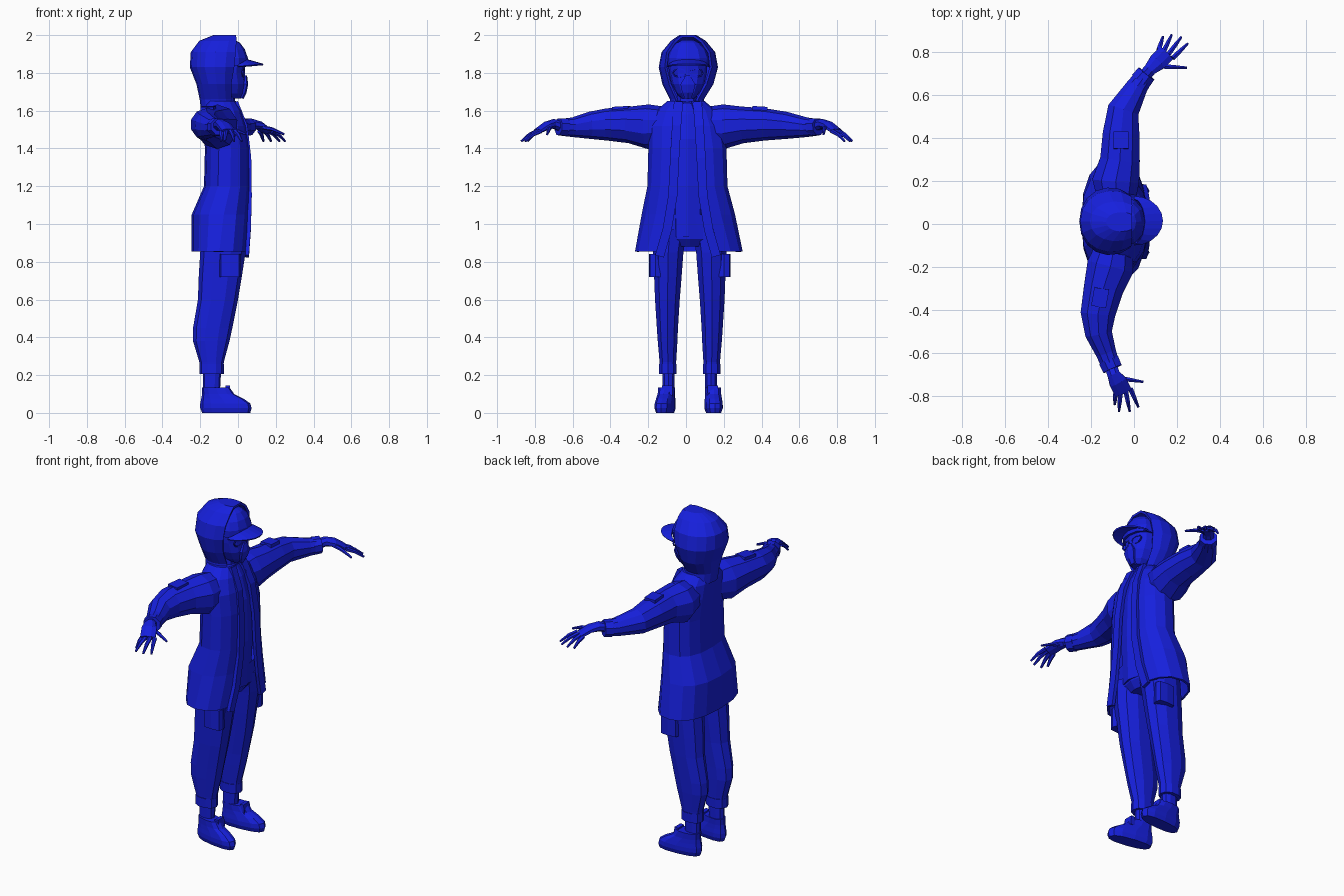
import bpy, bmesh, math
from mathutils import Vector

mat = bpy.data.materials.new("blue")
mat.diffuse_color = (0.008, 0.014, 0.72, 1)


def finish(name, bm, thick=0):
    bmesh.ops.recalc_face_normals(bm, faces=bm.faces)
    me = bpy.data.meshes.new(name)
    bm.to_mesh(me)
    bm.free()
    me.materials.append(mat)
    ob = bpy.data.objects.new(name, me)
    bpy.context.collection.objects.link(ob)
    if thick:
        mod = ob.modifiers.new("thickness", "SOLIDIFY")
        mod.thickness = thick
    return ob


def skin(name, rings, closed=True, bottom=True, top=True, thick=0):
    bm = bmesh.new()
    vs = [[bm.verts.new(p) for p in r] for r in rings]
    n = len(vs[0])
    for a, b in zip(vs, vs[1:]):
        for i in range(n if closed else n - 1):
            j = (i + 1) % n
            bm.faces.new((a[i], a[j], b[j], b[i]))
    if bottom:
        bm.faces.new(vs[0])
    if top:
        bm.faces.new(vs[-1])
    return finish(name, bm, thick)


def loft(name, rows, n=10, p=0.9, shear=0, **kw):
    """Horizontal rings from rows of (z, x0, x1, y0, y1)."""
    rings = []
    for z, x0, x1, y0, y1 in rows:
        ring = []
        for i in range(n):
            t = math.tau * i / n
            c, s = math.cos(t), math.sin(t)
            x = (x0 + x1) / 2 + (x1 - x0) / 2 * math.copysign(abs(c) ** p, c)
            y = (y0 + y1) / 2 + (y1 - y0) / 2 * math.copysign(abs(s) ** p, s)
            ring.append((x, y + shear * (x + 0.13), z))
        rings.append(ring)
    return skin(name, rings, **kw)


def open_loft(name, rows, n, p, thick):
    """Rings left open at the front; last row value is half the opening."""
    rings = []
    for z, xb, xf, y0, y1, gap in rows:
        ry, cy = (y1 - y0) / 2, (y0 + y1) / 2
        end = math.pi - math.asin(min(1, (gap / ry) ** (1 / p)))
        a = (xf - xb) / (1 + abs(math.cos(end)) ** p)
        ring = []
        for i in range(n + 1):
            t = end * (2 * i / n - 1)
            c, s = math.cos(t), math.sin(t)
            ring.append((xb + a - a * math.copysign(abs(c) ** p, c),
                         cy + ry * math.copysign(abs(s) ** p, s), z))
        rings.append(ring)
    return skin(name, rings, closed=False, bottom=False, thick=thick)


def tube(name, pts, n=8, ref=(0, 0, 1)):
    """Rings across a path of (x, y, z, half width, half height)."""
    P = [Vector(q[:3]) for q in pts]
    k = math.sqrt(2) if n == 4 else 1
    rings = []
    for i, q in enumerate(pts):
        t = (P[min(i + 1, len(P) - 1)] - P[max(i - 1, 0)]).normalized()
        side = t.cross(Vector(ref)).normalized()
        up = side.cross(t)
        ring = []
        for j in range(n):
            a = math.tau * (j + 0.5) / n
            ring.append(P[i] + side * q[3] * k * math.cos(a) + up * q[4] * k * math.sin(a))
        rings.append(ring)
    return skin(name, rings)


# jacket, open down the front, with plackets and shirt
open_loft("jacket", [
    (0.855, -.245, .05, -.27, .30, .14), (1.05, -.245, .06, -.235, .26, .09),
    (1.2, -.18, .065, -.205, .22, .07), (1.4, -.175, .062, -.2, .215, .06),
    (1.52, -.185, .045, -.2, .2, .05), (1.6, -.185, .02, -.16, .16, .045),
    (1.65, -.17, -.01, -.1, .1, .03)], 14, 0.82, 0.012)
for s, side in ((-1, "right"), (1, "left")):
    tube(side + "_placket", [(x, s * y + .01, z, .024, .01) for x, y, z in (
        (-.01, .05, 1.645), (.04, .06, 1.52), (.06, .07, 1.35),
        (.063, .08, 1.15), (.058, .11, .97), (.048, .15, .83))], 4, (1, 0, 0))
loft("shirt", [(.93, -.15, .05, -.09, .11), (1.2, -.13, .06, -.1, .12),
               (1.45, -.13, .052, -.1, .12), (1.58, -.13, .02, -.08, .1),
               (1.64, -.12, -.01, -.06, .07)])
loft("hips", [(.88, -.18, .01, -.1, .14), (.92, -.2, .04, -.18, .22),
              (1.05, -.18, .05, -.18, .22)])

# sleeves, cuffs and shoulder pockets
sleeves = {
    "left": [(-.08, .1, 1.52, .09, .1), (-.085, .2, 1.515, .115, .118),
             (-.065, .3, 1.525, .097, .097), (-.06, .42, 1.527, .09, .085),
             (-.05, .53, 1.522, .077, .072), (.015, .64, 1.512, .053, .052),
             (.05, .69, 1.512, .045, .045)],
    "right": [(-.09, -.1, 1.52, .09, .1), (-.11, -.2, 1.515, .115, .118),
              (-.142, -.3, 1.525, .097, .097), (-.168, -.42, 1.527, .085, .085),
              (-.165, -.51, 1.522, .066, .072), (-.13, -.6, 1.512, .05, .052),
              (-.108, -.66, 1.512, .045, .045)]}
cuffs = {"left": [(.03, .665, 1.512, .053, .05), (.058, .70, 1.515, .05, .048)],
         "right": [(-.118, -.635, 1.512, .052, .05), (-.1, -.675, 1.515, .05, .048)]}
pockets = {"left": [(-.06, .35, 1.607, .035, .018), (-.06, .43, 1.602, .035, .018)],
           "right": [(-.15, -.3, 1.607, .035, .018), (-.165, -.385, 1.602, .035, .018)]}
# hands: palm path, finger bases and tips, thumb last
palms = {"left": [(.05, .69, 1.52, .032, .028), (.075, .72, 1.53, .032, .027),
                  (.11, .755, 1.522, .045, .022), (.15, .795, 1.492, .045, .015)],
         "right": [(-.105, -.67, 1.52, .032, .028), (-.095, -.70, 1.53, .032, .027),
                   (-.075, -.735, 1.522, .045, .022), (-.05, -.785, 1.492, .045, .015)]}
fingers = {"left": [((.115, .81), (.135, .872)), ((.138, .803), (.175, .88)),
                    ((.16, .79), (.22, .87)), ((.18, .772), (.25, .84)),
                    ((.11, .735), (.245, .728))],
           "right": [((-.085, -.782), (-.09, -.84)), ((-.063, -.785), (-.07, -.872)),
                     ((-.038, -.78), (-.02, -.872)), ((-.016, -.768), (.02, -.852)),
                     ((-.085, -.715), (.042, -.735))]}
for side in ("left", "right"):
    tube(side + "_sleeve", sleeves[side], 10)
    tube(side + "_cuff", cuffs[side], 8)
    tube(side + "_sleeve_pocket", pockets[side], 4)
    tube(side + "_palm", palms[side], 8)
    for i, (b, t) in enumerate(fingers[side]):
        z0, z1 = (1.515, 1.475) if i == 4 else (1.492, 1.438)
        mid = [(b[k] + t[k]) / 2 for k in (0, 1)]
        tube(f"{side}_finger_{i + 1}", [
            (*b, z0, .013, .012), (*mid, (z0 + z1) / 2 + .008, .011, .01),
            (*t, z1, .006, .006)], 6)

# legs, trouser cuffs, thigh pockets and shoes
leg = [(.12, -.185, -.095, -.125, -.06), (.21, -.185, -.09, -.125, -.06),
       (.215, -.2, -.08, -.138, -.052), (.27, -.205, -.075, -.142, -.05),
       (.38, -.238, -.045, -.152, -.043), (.45, -.238, -.03, -.157, -.04),
       (.6, -.212, 0, -.167, -.03), (.72, -.208, .02, -.172, -.02),
       (.85, -.2, .04, -.178, -.01), (.97, -.19, .045, -.18, .01)]
shoe = [(0, -.19, .065, .062), (.025, -.2, .072, .075), (.05, -.2, .065, .075),
        (.075, -.195, .03, .07), (.1, -.19, -.02, .066), (.135, -.19, -.045, .066)]
for side, s, off, cy, shear in (("right", -1, 0, -.1, -.16), ("left", 1, .04, .142, .06)):
    def flip(r):
        return (*r[:3], *sorted((-s * r[3] + off, -s * r[4] + off)))
    loft(side + "_leg", [flip(r) for r in leg], 10)
    loft(side + "_trouser_cuff", [flip((z, -.205, -.075, -.145, -.047)) for z in (.205, .26)], 10)
    loft(side + "_thigh_pocket", [flip((z, -.1, .015, -.195, -.13))
                                  for z in (.72, .84)], 8, 0.5)
    loft(side + "_shoe", [(z, a, b, cy - w * .65, cy + w * .65) for z, a, b, w in shoe],
         12, 0.8, shear)
    tube(side + "_shoe_tongue", [(-.05, cy, .09, .03, .014), (-.055, cy, .145, .028, .012)],
         4, (1, 0, 0))

# head with mask, glasses and neck
loft("neck", [(1.58, -.14, -.01, -.05, .06), (1.7, -.13, -.02, -.05, .06)])
loft("head", [(1.665, -.08, .015, -.025, .045), (1.69, -.11, .03, -.05, .07),
              (1.74, -.14, .042, -.077, .097), (1.8, -.15, .035, -.09, .11),
              (1.88, -.15, .04, -.095, .115)], 12)
tube("mask", [(.015, .01, 1.668, .02, .015), (.03, .01, 1.7, .035, .016),
              (.04, .01, 1.74, .045, .014), (.036, .01, 1.785, .014, .012)], 6, (1, 0, 0))
for s, side in ((-1, "right"), (1, "left")):
    c = Vector((.028, .01 + s * .045, 1.8))
    loop = [c + Vector((-.006 * s * math.cos(a), .034 * math.cos(a), .022 * math.sin(a)))
            for a in [math.tau * i / 8 for i in range(9)]]
    tube(side + "_glasses_rim", [(*v, .003, .003) for v in loop], 4, (1, 0, 0))

# cap and curved brim
loft("cap", [(1.84, -.15, .052, -.1, .122), (1.88, -.15, .052, -.102, .124),
             (1.925, -.14, .036, -.085, .107), (1.96, -.11, .01, -.05, .07),
             (1.975, -.08, -.02, -.02, .04)], 12)
rim = [math.pi * (i / 10 - .5) for i in range(11)]
inner = [(.0 + .05 * math.cos(a), .012 + .104 * math.sin(a), 1.842 + .03 * math.cos(a)) for a in rim]
outer = [(.0 + .135 * math.cos(a), .015 + .115 * math.sin(a), 1.835 + .013 * math.cos(a)) for a in rim]
skin("cap_brim", [inner, outer], closed=False, bottom=False, top=False, thick=.008)

# hood around the head
open_loft("hood", [
    (1.6, -.195, -.03, -.09, .1, .06), (1.66, -.203, -.035, -.085, .095, .06),
    (1.74, -.22, -.035, -.125, .145, .1), (1.83, -.255, -.02, -.145, .17, .125),
    (1.91, -.25, -.012, -.13, .155, .115), (1.97, -.205, -.008, -.08, .105, .075),
    (2.0, -.13, -.01, -.035, .055, .035)], 12, 0.95, 0.014)
